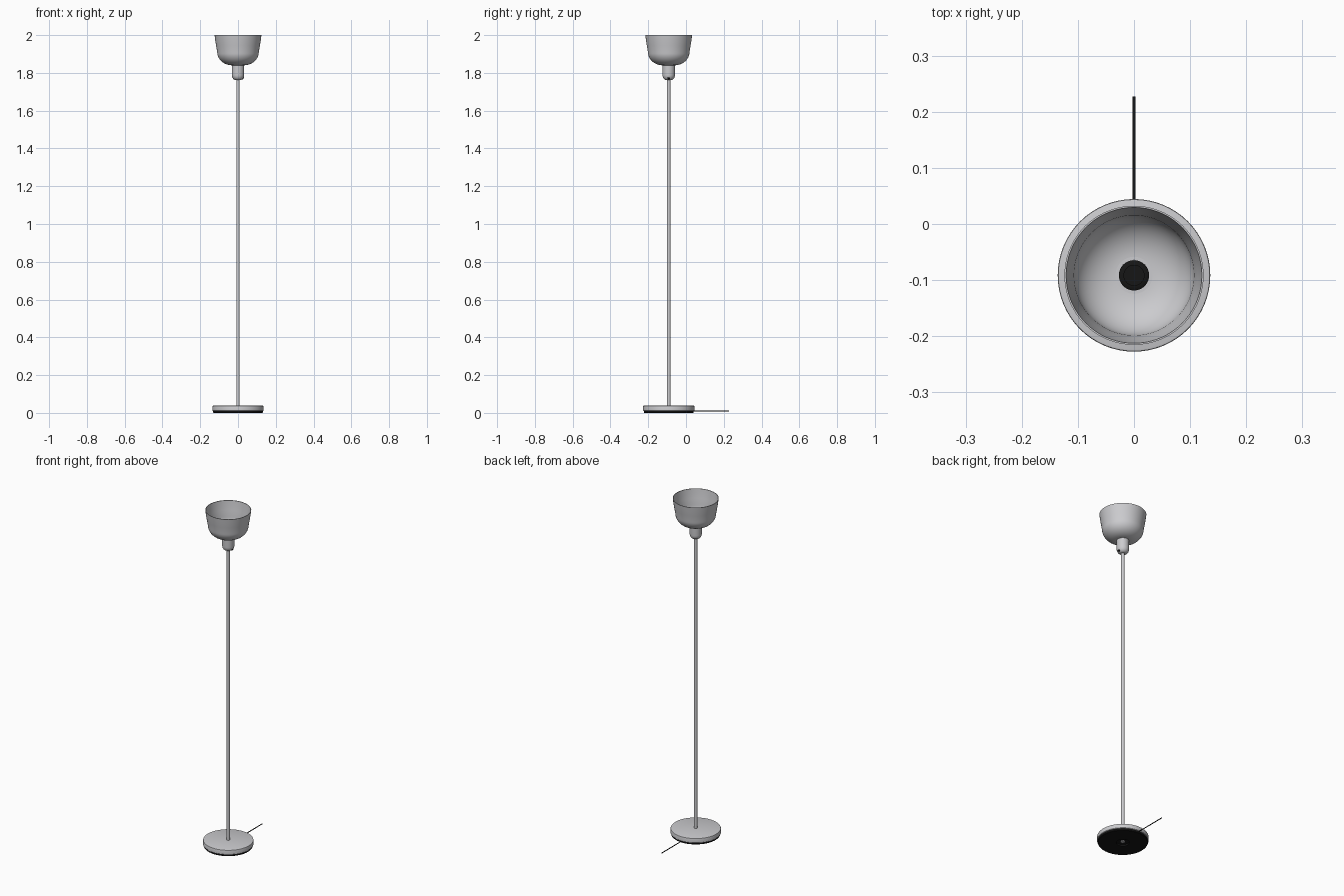
import bpy, bmesh, math
from mathutils import Vector, Matrix

cube = bpy.data.objects.get("Cube")
if cube:
    bpy.data.objects.remove(cube, do_unlink=True)

AXIS_Y = -0.0915  # the upright stands forward of centre
CABLE_END = 0.2275


def material(name, rgb):
    m = bpy.data.materials.new(name)
    m.use_nodes = True
    color = (*rgb, 1.0)
    m.diffuse_color = color
    m.node_tree.nodes["Principled BSDF"].inputs["Base Color"].default_value = color
    return m


grey = material("light grey metal", (0.6, 0.6, 0.62))
black = material("black plastic", (0.008, 0.008, 0.008))


def finish(bm, name, mat, angle=35):
    bmesh.ops.remove_doubles(bm, verts=bm.verts, dist=1e-5)
    bmesh.ops.recalc_face_normals(bm, faces=bm.faces)
    mesh = bpy.data.meshes.new(name)
    bm.to_mesh(mesh)
    bm.free()
    mesh.materials.append(mat)
    obj = bpy.data.objects.new(name, mesh)
    bpy.context.collection.objects.link(obj)
    bpy.ops.object.select_all(action="DESELECT")
    obj.select_set(True)
    bpy.context.view_layer.objects.active = obj
    bpy.ops.object.shade_smooth_by_angle(angle=math.radians(angle))
    return obj


def lathe(name, profile, mat, steps=64, closed=False):
    """Revolve (radius, height) points around the upright."""
    bm = bmesh.new()
    verts = [bm.verts.new((r, AXIS_Y, z)) for r, z in profile]
    edges = [bm.edges.new(pair) for pair in zip(verts, verts[1:])]
    if closed:
        edges.append(bm.edges.new((verts[-1], verts[0])))
    bmesh.ops.spin(bm, geom=verts + edges, cent=(0, AXIS_Y, 0), axis=(0, 0, 1),
                   angle=math.tau, steps=steps, use_merge=True)
    return finish(bm, name, mat)


def rod(name, start, end, radius, mat, sides=16):
    start, end = Vector(start), Vector(end)
    span = end - start
    turn = span.to_track_quat("Z", "Y").to_matrix().to_4x4()
    bm = bmesh.new()
    bmesh.ops.create_cone(bm, cap_ends=True, segments=sides, radius1=radius, radius2=radius,
                          depth=span.length,
                          matrix=Matrix.Translation((start + end) / 2) @ turn)
    return finish(bm, name, mat)


# Weighted base with softened edges
lathe("base", [(0, 0.011), (0.134, 0.011), (0.136, 0.013), (0.136, 0.034),
               (0.135, 0.037), (0.132, 0.038), (0, 0.038)], grey)

# Underside pad with a central recess, and the nut inside it
lathe("base_pad", [(0, 0.008), (0.035, 0.008), (0.035, 0), (0.130, 0),
                   (0.132, 0.002), (0.132, 0.012), (0, 0.012)], black)
lathe("base_nut", [(0, 0.003), (0.012, 0.003), (0.012, 0.009), (0, 0.009)], grey, steps=6)

# Upright and power cable
rod("pole", (0, AXIS_Y, 0.03), (0, AXIS_Y, 1.775), 0.009, grey, 24)
rod("power_cable", (0, AXIS_Y, 0.010), (0, CABLE_END, 0.010), 0.0025, black, 12)

# Socket cup with a rounded lower end
cup = [(0, 1.762), (0.012, 1.762)]
for i in range(1, 9):
    a = math.pi / 2 * i / 8
    cup.append((0.012 + 0.021 * math.sin(a), 1.79 - 0.028 * math.cos(a)))
lathe("socket_cup", cup + [(0.033, 1.846), (0.027, 1.846), (0.027, 1.80), (0, 1.80)], grey, 48)

# Bulb holder inside the cup
lathe("bulb_holder", [(0, 1.80), (0.027, 1.80), (0.027, 1.849), (0.022, 1.852),
                      (0.018, 1.852), (0.018, 1.835), (0, 1.835)], black, 32)

# Cord opening low on the side of the cup
out = Vector((0.8, 0, -0.6))
spot = Vector((0.012 + 0.021 * 0.707, AXIS_Y, 1.79 - 0.028 * 0.707))
rod("cord_opening", spot - out * 0.003, spot + out * 0.002, 0.007, black)

# Thin bowl shade, open at the top: a rounded bottom below a flaring wall
WALL = 0.003
outer = [(0.030, 1.840)]
for i in range(1, 13):
    a = math.pi / 2 * i / 12
    outer.append((0.030 + 0.080 * math.sin(a), 1.910 - 0.070 * math.cos(a)))
outer += [(0.116, 1.945), (0.1205, 1.973), (0.124, 2.0)]
inner = [(0.027, 1.840 + WALL)]
for i in range(1, 13):
    a = math.pi / 2 * i / 12
    inner.append((0.027 + 0.080 * math.sin(a), 1.910 + WALL - (0.070) * math.cos(a)))
inner += [(r - WALL, z) for r, z in outer[-3:]]
lathe("shade", outer + inner[::-1], grey, 72, closed=True)
